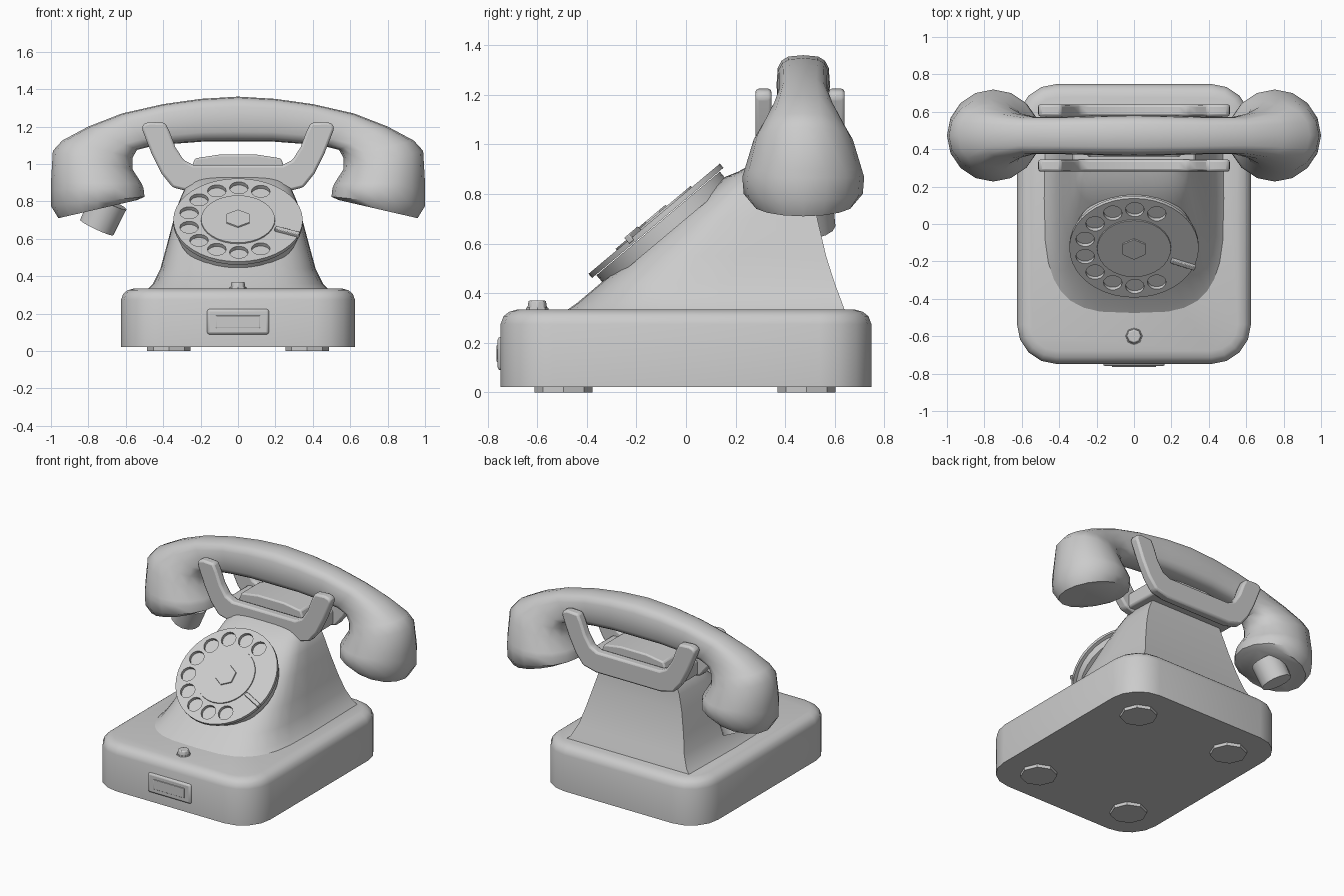
import bpy, bmesh, math
from mathutils import Matrix, Vector

if "Cube" in bpy.data.objects:
    bpy.data.objects.remove(bpy.data.objects["Cube"])


def finish(name, bm, bevel=0, angle=35):
    bmesh.ops.recalc_face_normals(bm, faces=bm.faces)
    me = bpy.data.meshes.new(name)
    bm.to_mesh(me)
    bm.free()
    ob = bpy.data.objects.new(name, me)
    bpy.context.collection.objects.link(ob)
    if bevel:
        m = ob.modifiers.new("bevel", 'BEVEL')
        m.width, m.segments, m.limit_method = bevel, 2, 'ANGLE'
    bpy.ops.object.select_all(action='DESELECT')
    ob.select_set(True)
    bpy.context.view_layer.objects.active = ob
    bpy.ops.object.shade_smooth_by_angle(angle=math.radians(angle))
    return ob


def loft(name, rings, angle=35):
    bm = bmesh.new()
    rows = [[bm.verts.new(p) for p in r] for r in rings]
    n = len(rows[0])
    for a, b in zip(rows, rows[1:]):
        for i in range(n):
            j = (i + 1) % n
            bm.faces.new((a[i], a[j], b[j], b[i]))
    bm.faces.new(rows[0])
    bm.faces.new(rows[-1])
    return finish(name, bm, angle=angle)


def prism(name, pts, y0, y1, bevel=0):
    bm = bmesh.new()
    f = bm.faces.new([bm.verts.new((x, y0, z)) for x, z in pts])
    g = bmesh.ops.extrude_face_region(bm, geom=[f])
    bmesh.ops.translate(bm, vec=(0, y1 - y0, 0),
                        verts=[v for v in g["geom"] if isinstance(v, bmesh.types.BMVert)])
    return finish(name, bm, bevel)


def box(name, lo, hi, bevel=0, mat=Matrix()):
    return_pts = [(lo[0], lo[2]), (hi[0], lo[2]), (hi[0], hi[2]), (lo[0], hi[2])]
    ob = prism(name, return_pts, lo[1], hi[1], bevel)
    ob.matrix_world = mat
    return ob


def disc(name, r0, r1, z0, z1, n, mat=Matrix(), bevel=0):
    bm = bmesh.new()
    bmesh.ops.create_cone(bm, cap_ends=True, segments=n, radius1=r0, radius2=r1, depth=z1 - z0,
                          matrix=mat @ Matrix.Translation((0, 0, (z0 + z1) / 2)))
    return finish(name, bm, bevel)


# Base: rounded slab with softened top edge
def base_ring(inset, z):
    w, d, r, pts = 0.625 - inset, 0.748 - inset, 0.21 - inset, []
    for q, (sx, sy) in enumerate(((1, 1), (-1, 1), (-1, -1), (1, -1))):
        for k in range(5):
            a = math.radians(90 * q + 22.5 * k)
            pts.append((sx * (w - r) + r * math.cos(a), sy * (d - r) + r * math.sin(a), z))
    return pts


loft("base", [base_ring(i, z) for i, z in
              ((0, 0.022), (0, 0.275), (0.012, 0.307), (0.035, 0.325), (0.07, 0.335))])
for x in (-0.37, 0.37):
    for y in (-0.495, 0.487):
        disc("foot", 0.117, 0.117, 0, 0.03, 8, Matrix.Translation((x, y, 0)))


# Body: sloping front, square back, flaring to the base
def body_ring(z, w, yf, yb):
    ym = yf + (yb - yf) * 0.55
    pts = [(w * 0.98, yb, z)]
    for k in range(17):
        a = math.pi * k / 16
        c, s = math.cos(a), math.sin(a)
        pts.append((w * math.copysign(abs(c) ** 0.6, c), ym - (ym - yf) * abs(s) ** 0.6, z))
    return pts + [(-w * 0.98, yb, z)]


loft("body", [body_ring(*r) for r in (
    (0.325, 0.49, -0.49, 0.642), (0.36, 0.455, -0.44, 0.63), (0.44, 0.415, -0.345, 0.60),
    (0.55, 0.385, -0.215, 0.565), (0.70, 0.345, -0.04, 0.53), (0.80, 0.315, 0.08, 0.515),
    (0.87, 0.285, 0.16, 0.51), (0.89, 0.26, 0.21, 0.51), (0.95, 0.24, 0.32, 0.51))], 40)

# Dial assembly on the slope
dial = Matrix.Translation((0, -0.107, 0.675)) @ Matrix.Rotation(math.radians(40), 4, 'X')
disc("dial_base", 0.325, 0.325, -0.05, 0.008, 32, dial)

cu = bpy.data.curves.new("finger_wheel", 'CURVE')
cu.dimensions, cu.fill_mode, cu.extrude = '2D', 'BOTH', 0.011


def add_circle(cx, cy, r, n):
    s = cu.splines.new('POLY')
    s.points.add(n - 1)
    for k, p in enumerate(s.points):
        a = 2 * math.pi * k / n
        p.co = (cx + r * math.cos(a), cy + r * math.sin(a), 0, 1)
    s.use_cyclic_u = True


add_circle(0, 0, 0.346, 40)
for i in range(10):
    a = math.radians(63 + 26 * i)
    add_circle(0.268 * math.cos(a), 0.268 * math.sin(a), 0.05, 14)
tmp = bpy.data.objects.new("finger_wheel_curve", cu)
bpy.context.collection.objects.link(tmp)
bpy.context.view_layer.update()
bm = bmesh.new()
bm.from_mesh(tmp.to_mesh())
bmesh.ops.remove_doubles(bm, verts=bm.verts, dist=1e-5)
bmesh.ops.transform(bm, verts=bm.verts, matrix=dial @ Matrix.Translation((0, 0, 0.022)))
bpy.data.objects.remove(tmp)
finish("finger_wheel", bm)
disc("dial_centre", 0.2, 0.197, 0.02, 0.04, 32, dial)
disc("dial_hub", 0.075, 0.07, 0.03, 0.047, 6, dial)
box("finger_stop", (0.215, -0.013, 0.02), (0.352, 0.013, 0.052), 0.004,
    dial @ Matrix.Rotation(math.radians(-22), 4, 'Z'))

# Button and front label
at = Matrix.Translation((0, -0.6, 0))
disc("button_collar", 0.048, 0.044, 0.32, 0.342, 8, at)
disc("button", 0.042, 0.036, 0.335, 0.37, 8, at, 0.006)
box("label_frame", (-0.166, -0.76, 0.088), (0.166, -0.73, 0.225), 0.014)
box("label_plate", (-0.118, -0.764, 0.122), (0.118, -0.74, 0.19), 0.003)

# Cradle: two U-shaped plates joined by a saddle
half = [(0.25, 0.85), (0.35, 0.875), (0.41, 0.95), (0.46, 1.05), (0.515, 1.19), (0.505, 1.215),
        (0.47, 1.225), (0.39, 1.22), (0.365, 1.17), (0.335, 1.09), (0.29, 1.02), (0.24, 0.995)]
outline = half + [(-x, z) for x, z in reversed(half)]
prism("front_cradle", outline, 0.28, 0.345, 0.016)
prism("back_cradle", outline, 0.575, 0.64, 0.016)
box("cradle_bridge", (-0.33, 0.32, 0.875), (0.33, 0.6, 0.98), 0.015)
prism("saddle", [(-0.26, 0.95), (0.26, 0.95), (0.23, 1.03), (0.1, 1.05), (-0.1, 1.05), (-0.23, 1.03)],
      0.36, 0.58, 0.01)

# Handset: sections given by outer point, inner point, half width, roundness
sections = [
    (0, 1.36, 0, 1.12, 0.108, 0.6), (0.2, 1.348, 0.18, 1.12, 0.105, 0.6),
    (0.4, 1.32, 0.34, 1.108, 0.1, 0.6), (0.62, 1.27, 0.48, 1.09, 0.1, 0.65),
    (0.8, 1.2, 0.54, 1.075, 0.125, 0.75), (0.94, 1.125, 0.563, 1.035, 0.165, 0.9),
    (0.99, 1.07, 0.563, 0.97, 0.2, 1), (1.0, 0.9, 0.515, 0.895, 0.237, 1),
    (1.0, 0.865, 0.505, 0.87, 0.246, 1), (1.0, 0.775, 0.5, 0.825, 0.24, 1),
    (0.96, 0.71, 0.535, 0.808, 0.205, 1)]


def handset_ring(s, side):
    xo, zo, xi, zi, w, e = s
    pts = []
    for k in range(16):
        a = 2 * math.pi * k / 16
        c, q = math.cos(a), math.sin(a)
        t = 0.5 + 0.5 * math.copysign(abs(c) ** e, c)
        pts.append((side * (xi + (xo - xi) * t), 0.473 + w * math.copysign(abs(q) ** e, q),
                    zi + (zo - zi) * t))
    return pts


loft("handset", [handset_ring(s, -1) for s in reversed(sections)] +
     [handset_ring(s, 1) for s in sections[1:]], 40)

# Mouthpiece spout under the left cup
axis = Vector((-0.42, 0.12, -0.9)).normalized()
spout = Matrix.Translation((-0.69, 0.485, 0.80)) @ axis.to_track_quat('Z', 'Y').to_matrix().to_4x4()
disc("mouthpiece", 0.105, 0.1, 0, 0.155, 14, spout)
